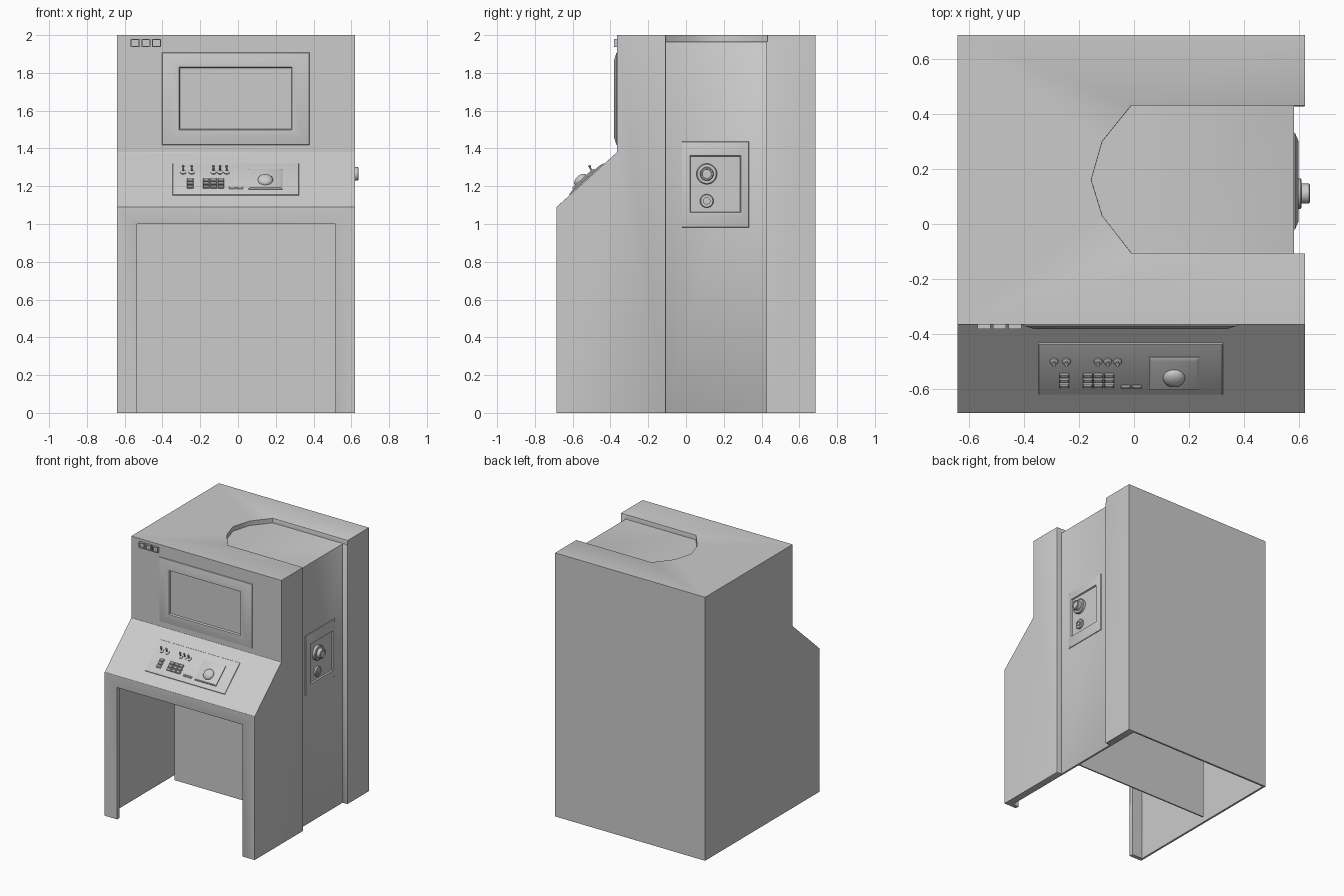
import bpy, bmesh, math
from mathutils import Matrix, Vector

if "Cube" in bpy.data.objects:
    bpy.data.objects.remove(bpy.data.objects["Cube"], do_unlink=True)

grey = bpy.data.materials.new("light grey")
grey.use_nodes = True
colour = (0.6, 0.6, 0.6, 1)
grey.diffuse_color = colour
grey.node_tree.nodes["Principled BSDF"].inputs["Base Color"].default_value = colour


def finish(name, bm, matrix=Matrix()):
    """Turn a bmesh into a named, edge-aware smooth object."""
    bmesh.ops.recalc_face_normals(bm, faces=bm.faces)
    bm.transform(matrix)
    mesh = bpy.data.meshes.new(name)
    bm.to_mesh(mesh)
    bm.free()
    mesh.materials.append(grey)
    obj = bpy.data.objects.new(name, mesh)
    bpy.context.collection.objects.link(obj)
    smooth(obj)
    return obj


def smooth(obj):
    bpy.ops.object.select_all(action='DESELECT')
    obj.select_set(True)
    bpy.context.view_layer.objects.active = obj
    bpy.ops.object.shade_smooth_by_angle(angle=math.radians(35))


def prism(name, points, offset):
    bm = bmesh.new()
    face = bm.faces.new([bm.verts.new(p) for p in points])
    ext = bmesh.ops.extrude_face_region(bm, geom=[face])
    moved = [v for v in ext["geom"] if isinstance(v, bmesh.types.BMVert)]
    bmesh.ops.translate(bm, verts=moved, vec=offset)
    return finish(name, bm)


def box(name, x, y, z):
    pts = [(x[0], y[0], z[0]), (x[1], y[0], z[0]), (x[1], y[1], z[0]), (x[0], y[1], z[0])]
    return prism(name, pts, (0, 0, z[1] - z[0]))


def plane_frame(origin, u, v):
    """Local axes: u across, v up the surface, third axis outward."""
    u, v = Vector(u).normalized(), Vector(v).normalized()
    m = Matrix((u, v, u.cross(v))).transposed().to_4x4()
    m.translation = Vector(origin)
    return m


def stepped_panel(name, matrix, rings):
    """Nested rectangles (u0, u1, v0, v1, height) joined into a framed panel."""
    bm = bmesh.new()
    loops = [[bm.verts.new(p) for p in ((a, c, h), (b, c, h), (b, d, h), (a, d, h))]
             for a, b, c, d, h in rings]
    for lo, hi in zip(loops, loops[1:]):
        for i in range(4):
            j = (i + 1) % 4
            bm.faces.new((lo[i], lo[j], hi[j], hi[i]))
    bm.faces.new(loops[-1])
    bm.faces.new(loops[0][::-1])
    return finish(name, bm, matrix)


def button(name, matrix, u, v, w, h, height):
    e = 0.004
    a, b, c, d = u - w / 2, u + w / 2, v - h / 2, v + h / 2
    return stepped_panel(name, matrix, [(a, b, c, d, 0), (a, b, c, d, height - e),
                                        (a + e, b - e, c + e, d - e, height)])


def lathe(name, matrix, u, v, profile, segments=24):
    """Turned part from (radius, height) pairs, standing on a surface."""
    bm = bmesh.new()
    rings = [[bm.verts.new((r * math.cos(math.tau * k / segments),
                            r * math.sin(math.tau * k / segments), h))
              for k in range(segments)] for r, h in profile]
    for lo, hi in zip(rings, rings[1:]):
        for k in range(segments):
            n = (k + 1) % segments
            bm.faces.new((lo[k], lo[n], hi[n], hi[k]))
    bm.faces.new(rings[-1])
    bm.faces.new(rings[0][::-1])
    return finish(name, bm, matrix @ Matrix.Translation((u, v, 0)))


# Cabinet: side profile extruded across the width
L, R, F, B = -0.64, 0.62, -0.685, 0.685
profile = [(F, 0), (F, 1.09), (-0.365, 1.38), (-0.365, 2), (B, 2), (B, 0)]
cabinet = prism("cabinet", [(L, y, z) for y, z in profile], (R - L, 0, 0))

# Cut the side channel, top recess, leg opening and hollow base
recess = [(0.8, -0.105), (-0.01, -0.105), (-0.115, 0.03), (-0.155, 0.16),
          (-0.115, 0.3), (-0.01, 0.43), (0.8, 0.43)]
cutters = [
    box("channel_cutter", (0.58, 1), (-0.107, 0.427), (-1, 3)),
    prism("recess_cutter", [(x, y, 1.965) for x, y in recess], (0, 0, 1)),
    box("opening_cutter", (-0.535, 0.515), (-1, 0), (-1, 1)),
    box("hollow_cutter", (L + 0.015, 0.565), (F + 0.03, B - 0.015), (-1, 1)),
]
bpy.context.view_layer.objects.active = cabinet
for cutter in cutters:
    cutter.hide_render = True
    mod = cabinet.modifiers.new("cut", 'BOOLEAN')
    mod.object, mod.solver = cutter, 'EXACT'
    bpy.ops.object.modifier_apply(modifier=mod.name)
    bpy.data.objects.remove(cutter, do_unlink=True)
bevel = cabinet.modifiers.new("soft_edges", 'BEVEL')
bevel.width, bevel.segments = 0.006, 2
bevel.limit_method, bevel.angle_limit = 'ANGLE', math.radians(35)
bpy.ops.object.modifier_apply(modifier=bevel.name)
smooth(cabinet)

# Back wall of the leg space
box("leg_space_back", (-0.58, 0.57), (0.065, 0.075), (0, 1.005))

# Screen with raised bezel, and small square lamps above it
front = plane_frame((0, -0.365, 0), (1, 0, 0), (0, 0, 1))
stepped_panel("screen", front, [
    (-0.405, 0.38, 1.415, 1.91, -0.005), (-0.4, 0.375, 1.42, 1.905, 0.004),
    (-0.36, 0.335, 1.46, 1.865, 0.016), (-0.312, 0.287, 1.498, 1.832, 0.016),
    (-0.307, 0.282, 1.503, 1.827, 0.004)])
for i in range(3):
    u = -0.544 + i * 0.056
    a, b, c, d = u - 0.024, u + 0.024, 1.937, 1.98
    e = 0.006
    stepped_panel("lamp", front, [
        (a, b, c, d, 0), (a, b, c, d, 0.016),
        (a + e, b - e, c + e, d - e, 0.016), (a + e, b - e, c + e, d - e, 0.008)])

# Sloped control panel
slope = plane_frame((0, F, 1.09), (1, 0, 0), (0, 0.32, 0.29))
stepped_panel("control_panel", slope, [
    (-0.35, 0.325, 0.088, 0.344, -0.005), (-0.345, 0.32, 0.093, 0.339, 0.004),
    (-0.318, 0.293, 0.118, 0.314, 0.01)])
top = slope @ Matrix.Translation((0, 0, 0.009))
for u in (-0.29, -0.245, -0.13, -0.095, -0.06):
    lathe("toggle_base", top, u, 0.262, [(0.016, 0), (0.016, 0.006), (0.009, 0.01)], 12)
    lever = top @ Matrix.Translation((u, 0.262, 0)) @ Matrix.Rotation(-0.35, 4, 'X')
    lathe("toggle_lever", lever, 0, 0, [(0.004, 0), (0.005, 0.03), (0.008, 0.036),
                                        (0.005, 0.042)], 10)
for u in (-0.253, -0.168, -0.129, -0.09):
    for row in range(3):
        button("key", top, u, 0.146 + row * 0.025, 0.034, 0.019, 0.012)
for u in (-0.03, 0.01):
    button("wide_key", top, u, 0.137, 0.034, 0.015, 0.006)

# Ball controller on its plate
stepped_panel("ball_plate", top, [
    (0.055, 0.235, 0.126, 0.285, 0), (0.055, 0.235, 0.126, 0.285, 0.006),
    (0.065, 0.225, 0.132, 0.27, 0.012)])
arc = [(0.04 * math.cos(t * math.pi / 14), 0.012 + 0.024 * math.sin(t * math.pi / 14))
       for t in range(7)]
lathe("control_ball", top, 0.145, 0.19, arc)

# Framed side panel with two turned knobs
side = plane_frame((0.58, 0, 0), (0, 1, 0), (0, 0, 1))
stepped_panel("side_panel", side, [
    (-0.025, 0.335, 0.98, 1.44, -0.005), (-0.02, 0.33, 0.985, 1.435, 0.004),
    (0.008, 0.302, 1.045, 1.375, 0.016), (0.02, 0.29, 1.06, 1.362, 0.016),
    (0.024, 0.286, 1.064, 1.358, 0.006)])
lathe("large_knob", side, 0.11, 1.265, [
    (0.055, 0), (0.055, 0.024), (0.05, 0.028), (0.036, 0.028), (0.036, 0.054),
    (0.032, 0.058), (0.026, 0.058), (0.024, 0.052)], 32)
lathe("small_knob", side, 0.11, 1.122, [
    (0.036, 0), (0.036, 0.018), (0.032, 0.022), (0.019, 0.022), (0.019, 0.03),
    (0.01, 0.03), (0.01, 0.025)], 24)
